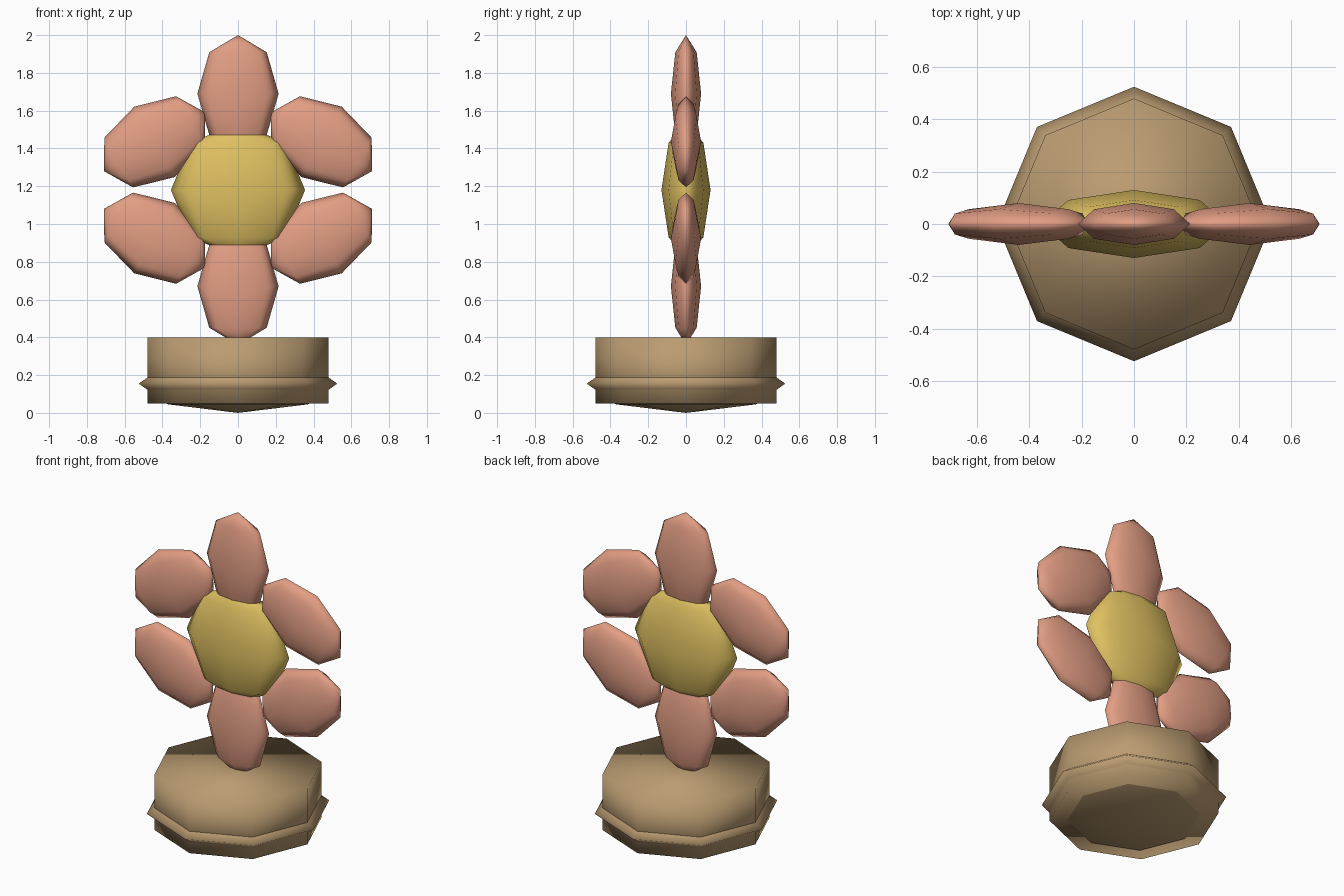
import bpy
from math import radians, sin, cos

cube = bpy.data.objects.get("Cube")
if cube:
    bpy.data.objects.remove(cube, do_unlink=True)


def make_material(name, rgb):
    mat = bpy.data.materials.new(name)
    mat.use_nodes = True
    color = (*rgb, 1)
    mat.diffuse_color = color
    mat.node_tree.nodes["Principled BSDF"].inputs["Base Color"].default_value = color
    return mat


def finish(name, mat):
    obj = bpy.context.object
    obj.name = name
    obj.data.name = name
    obj.data.materials.append(mat)
    bpy.ops.object.shade_smooth()
    return obj


def low_poly_ball(name, mat, center, radii, turn=0):
    """Eight-sided, four-ring ball stretched to radii and turned about y."""
    bpy.ops.mesh.primitive_uv_sphere_add(
        segments=8, ring_count=4, radius=1, location=center, rotation=(0, turn, 0))
    obj = finish(name, mat)
    obj.scale = radii
    return obj


pink = make_material("petal pink", (0.76, 0.34, 0.23))
yellow = make_material("centre yellow", (0.74, 0.53, 0.12))
tan = make_material("pot tan", (0.49, 0.33, 0.165))

# Pot: straight octagonal drum, with a flat ball forming the rim and the foot
bpy.ops.mesh.primitive_cylinder_add(
    vertices=8, radius=0.48, depth=0.35, location=(0, 0, 0.225))
finish("pot", tan)
low_poly_ball("pot_rim", tan, (0, 0, 0.155), (0.525, 0.525, 0.155))

# Flower centre
HUB = 1.18
low_poly_ball("flower_centre", yellow, (0, 0, HUB), (0.355, 0.13, 0.355))

# Ring of six petals, each tilted against its place in the ring
for i in range(6):
    angle = radians(60 * i)
    place = (0.51 * sin(angle), 0, HUB + 0.51 * cos(angle))
    low_poly_ball(f"petal_{i + 1}", pink, place, (0.215, 0.08, 0.31), -angle)
